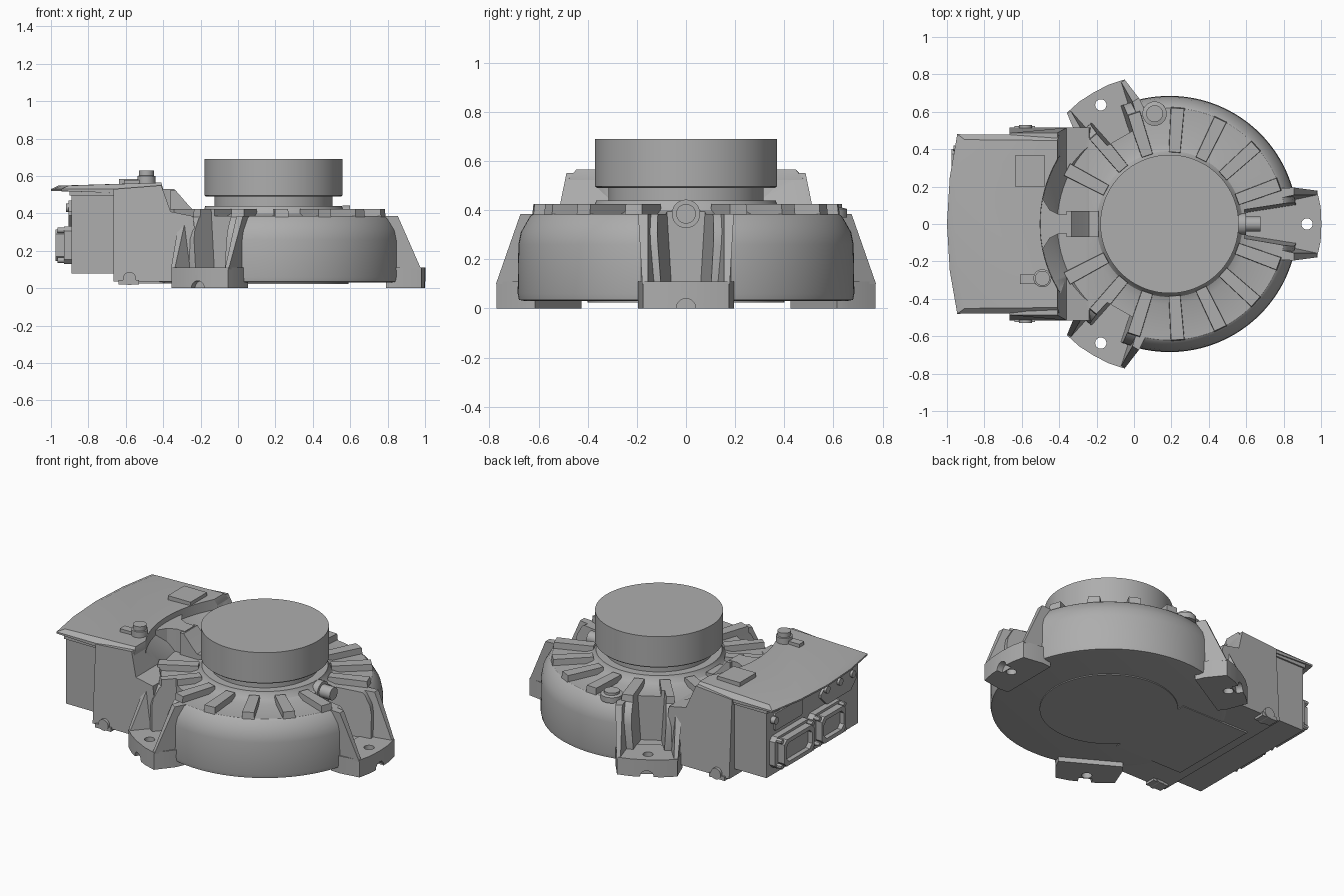
import bpy, bmesh, math
from mathutils import Matrix, Vector

if "Cube" in bpy.data.objects:
    bpy.data.objects.remove(bpy.data.objects["Cube"])

grey = bpy.data.materials.new("mid grey")
grey.use_nodes = True
GREY = (0.42, 0.42, 0.42, 1)
grey.diffuse_color = GREY
grey.node_tree.nodes["Principled BSDF"].inputs["Base Color"].default_value = GREY

CX = 0.19            # axis of the round housing
FEET = (0, 120, 240)


def finish(name, bm):
    bmesh.ops.recalc_face_normals(bm, faces=bm.faces)
    mesh = bpy.data.meshes.new(name)
    bm.to_mesh(mesh)
    bm.free()
    ob = bpy.data.objects.new(name, mesh)
    bpy.context.collection.objects.link(ob)
    mesh.materials.append(grey)
    return ob


def loft(name, rings):
    """Closed solid through loops with equal point counts."""
    bm = bmesh.new()
    loops = [[bm.verts.new(p) for p in r] for r in rings]
    n = len(loops[0])
    for a, b in zip(loops, loops[1:]):
        for i in range(n):
            bm.faces.new((a[i], a[(i + 1) % n], b[(i + 1) % n], b[i]))
    bm.faces.new(loops[0])
    bm.faces.new(loops[-1])
    return finish(name, bm)


def plan(name, pts, z0, z1):
    return loft(name, [[(x, y, z) for x, y in pts] for z in (z0, z1)])


def side(name, pts, y0, y1):
    return loft(name, [[(x, y, z) for x, z in pts] for y in (y0, y1)])


def box(name, x0, x1, y0, y1, z0, z1):
    return plan(name, [(x0, y0), (x1, y0), (x1, y1), (x0, y1)], z0, z1)


def turned(name, profile, x=CX, y=0, n=96):
    """Solid of revolution about a vertical axis; profile of (radius, z)."""
    ang = [2 * math.pi * i / n for i in range(n)]
    return loft(name, [[(x + r * math.cos(a), y + r * math.sin(a), z) for a in ang]
                       for r, z in profile])


def rod(name, x0, x1, y, z, r, axis="X", n=24):
    ob = turned(name, [(r, 0), (r, x1 - x0)], 0, 0, n)
    rot = Matrix.Rotation(math.pi / 2, 4, "Y") if axis == "X" else Matrix.Rotation(-math.pi / 2, 4, "X")
    pos = (x0, y, z) if axis == "X" else (y, x0, z)
    ob.data.transform(Matrix.Translation(pos) @ rot)
    return ob


def spin(ob, deg):
    """Turn a part made along +x from the origin about the housing axis."""
    ob.data.transform(Matrix.Translation((CX, 0, 0)) @ Matrix.Rotation(math.radians(deg), 4, "Z"))
    return ob


def cut(ob, cutters):
    bpy.context.view_layer.objects.active = ob
    for c in cutters:
        m = ob.modifiers.new("cut", "BOOLEAN")
        m.operation, m.solver, m.object = "DIFFERENCE", "EXACT", c
        bpy.ops.object.modifier_apply(modifier=m.name)


def quad(x, w0, x2, w2, z):
    return [(x, -w0, z), (x2, -w2, z), (x2, w2, z), (x, w0, z)]


# Cutters: foot recesses and the conical clearance in the control box
recesses = []
for a in FEET:
    r = 0.40 if a == 0 else 0.53
    recesses.append(spin(loft("recess_cutter", [quad(r, 0.06, 0.95, 0.145, 0.105),
                                                quad(r, 0.09, 0.95, 0.185, 0.60)]), a))
clearance = turned("clearance_cutter", [(0.60, 0.386), (0.63, 0.43), (0.69, 0.50), (0.70, 0.80)])

# Round housing
housing = turned("housing", [(0.655, 0.03), (0.68, 0.035), (0.685, 0.06), (0.682, 0.26), (0.672, 0.31),
                             (0.635, 0.375), (0.62, 0.385), (0.43, 0.385), (0.39, 0.40),
                             (0.37, 0.425), (0.365, 0.44), (0.30, 0.44)], n=128)
cut(housing, recesses)

# Rotor drum on its neck
turned("rotor_drum", [(0.315, 0.43), (0.315, 0.49), (0.362, 0.49), (0.37, 0.497),
                      (0.37, 0.69)], n=128)

# Cooling fins on the housing top
for k in range(7):
    for s in (1, -1):
        fin = spin(loft("cooling_fin", [quad(0.38, 0.032, 0.625, 0.037, 0.375),
                                        quad(0.385, 0.03, 0.62, 0.035, 0.424)]), s * (20 + 22 * k))
        cut(fin, recesses)

# Mounting feet with bolt holes and sloping side ribs
for a in FEET:
    pad = [(0.60, -0.19), (0.66, -0.195), (0.79, -0.175), (0.808, -0.09), (0.812, 0),
           (0.808, 0.09), (0.79, 0.175), (0.66, 0.195), (0.60, 0.19)]
    foot = spin(plan("mounting_foot", pad, 0, 0.11), a)
    hole = spin(turned("bolt_hole_cutter", [(0.03, -0.1), (0.03, 0.3)], 0.735, 0, 32), a)
    notch = spin(rod("foot_notch_cutter", 0.77, 0.9, 0, 0, 0.04), a)
    cut(foot, [hole, notch])
    for c in (hole, notch):
        bpy.data.objects.remove(c)
    for s in (1, -1):
        low = [(0.58, s * 0.11, 0.1), (0.79, s * 0.155, 0.1), (0.79, s * 0.178, 0.1), (0.58, s * 0.19, 0.1)]
        top = [(0.58, s * 0.135, 0.385), (0.665, s * 0.155, 0.385), (0.665, s * 0.195, 0.385), (0.58, s * 0.19, 0.385)]
        spin(loft("foot_rib", [low, top]), a)

# Underside: rotor cover step and cable channel cover
turned("underside_disc", [(0.40, 0.024), (0.40, 0.031)])
box("underside_cover", -0.60, -0.12, -0.30, 0.30, 0.026, 0.036)

# Control box, narrower at the top
body = side("control_box", [(-0.665, 0.035), (-0.665, 0.53), (-0.41, 0.55), (-0.36, 0.41),
                            (-0.24, 0.385), (-0.20, 0.035)], -0.515, 0.515)
for v in body.data.vertices:
    if v.co.z > 0.5:
        v.co.y *= 0.945
cut(body, [clearance] + recesses)

# Bowed lid overhanging the connector side
edge = [(-0.40, -0.475), (-0.945, -0.48), (-0.985, -0.25), (-1.0, 0), (-0.985, 0.25),
        (-0.945, 0.48), (-0.40, 0.475)]
lid = loft("lid", [[(x, y, 0.50 if x > -0.5 else 0.52) for x, y in edge],
                   [(x, y, 0.53) for x, y in edge],
                   [(x + (0.04 if x < -0.5 else -0.01), y * 0.94, 0.565 if x > -0.5 else 0.549)
                    for x, y in edge]])
cut(lid, [clearance])

# Flared cable bridge from the box to the rotor
bridge = [(-0.53, -0.20), (-0.485, -0.13), (-0.45, -0.075), (-0.40, -0.05), (-0.34, -0.05)]
plan("cable_bridge", bridge + [(x, -y) for x, y in reversed(bridge)], 0.38, 0.53)
side("bridge_nose", [(-0.36, 0.38), (-0.36, 0.525), (-0.335, 0.525), (-0.27, 0.45),
                     (-0.24, 0.42), (-0.19, 0.42), (-0.19, 0.38)], -0.07, 0.07)

# Connector housing with gasket flange under the lid
box("connector_housing", -0.89, -0.66, -0.46, 0.46, 0.08, 0.50)
box("connector_housing_rim", -0.90, -0.66, -0.47, 0.47, 0.495, 0.525)


def window(name, x0, x1, y, z, hy, hz, c=0.025):
    """Octagonal block facing -x."""
    pts = [(hy - c, -hz), (hy, c - hz), (hy, hz - c), (hy - c, hz),
           (c - hy, hz), (-hy, hz - c), (-hy, c - hz), (c - hy, -hz)]
    return loft(name, [[(x, y + u, z + v) for u, v in pts] for x in (x0, x1)])


for y, h in ((0.25, 0.18), (-0.10, 0.15)):
    window("plug_flange", -0.93, -0.88, y, 0.23, h, 0.10)
    sock = window("plug_socket", -0.975, -0.92, y, 0.23, h - 0.03, 0.085)
    hollow = window("socket_cutter", -1.1, -0.945, y, 0.23, h - 0.05, 0.06)
    cut(sock, [hollow])
    bpy.data.objects.remove(hollow)
    for s in (1, -1):
        for z in (0.15, 0.31):
            rod("plug_bolt", -0.965, -0.92, y + s * (h - 0.025), z, 0.014, n=12)
window("label_frame", -0.90, -0.88, 0.25, 0.41, 0.14, 0.055, 0.01)
window("terminal_cover", -0.905, -0.88, -0.25, 0.40, 0.18, 0.07, 0.06)
for y in (0.40, -0.12, -0.25, -0.38):
    rod("terminal_screw", -0.92, -0.88, y, 0.43, 0.022, n=16)

# Bosses along the lower box edges
for y0, y1 in ((-0.53, -0.45), (0.45, 0.53)):
    rod("box_boss", y0, y1, -0.58, 0.022 + 0.03, 0.035, "Y")
    box("box_boss_base", -0.64, -0.53, y0 + 0.005, y1 - 0.005, 0.02, 0.045)

# Lid fittings
box("lid_plate", -0.635, -0.475, 0.20, 0.365, 0.55, 0.585)
turned("lid_post", [(0.048, 0.55), (0.048, 0.60), (0.04, 0.602), (0.04, 0.63)], -0.49, -0.29, 32)
box("lid_post_arm", -0.61, -0.49, -0.32, -0.27, 0.55, 0.58)

# Vent cap on the housing and outlet stub in the front recess
turned("vent_cap", [(0.065, 0.37), (0.065, 0.405), (0.045, 0.41), (0.045, 0.425)], 0.11, 0.59, 32)
rod("outlet_stub", 0.53, 0.675, 0, 0.385, 0.04)
rod("outlet_collar", 0.56, 0.60, 0, 0.385, 0.058)

for c in recesses + [clearance]:
    bpy.data.objects.remove(c)

# Smooth the round surfaces and keep the edges sharp
bpy.ops.object.select_all(action="DESELECT")
for ob in bpy.context.collection.objects:
    if ob.type == "MESH":
        ob.select_set(True)
        bpy.context.view_layer.objects.active = ob
bpy.ops.object.shade_smooth_by_angle(angle=math.radians(30))
